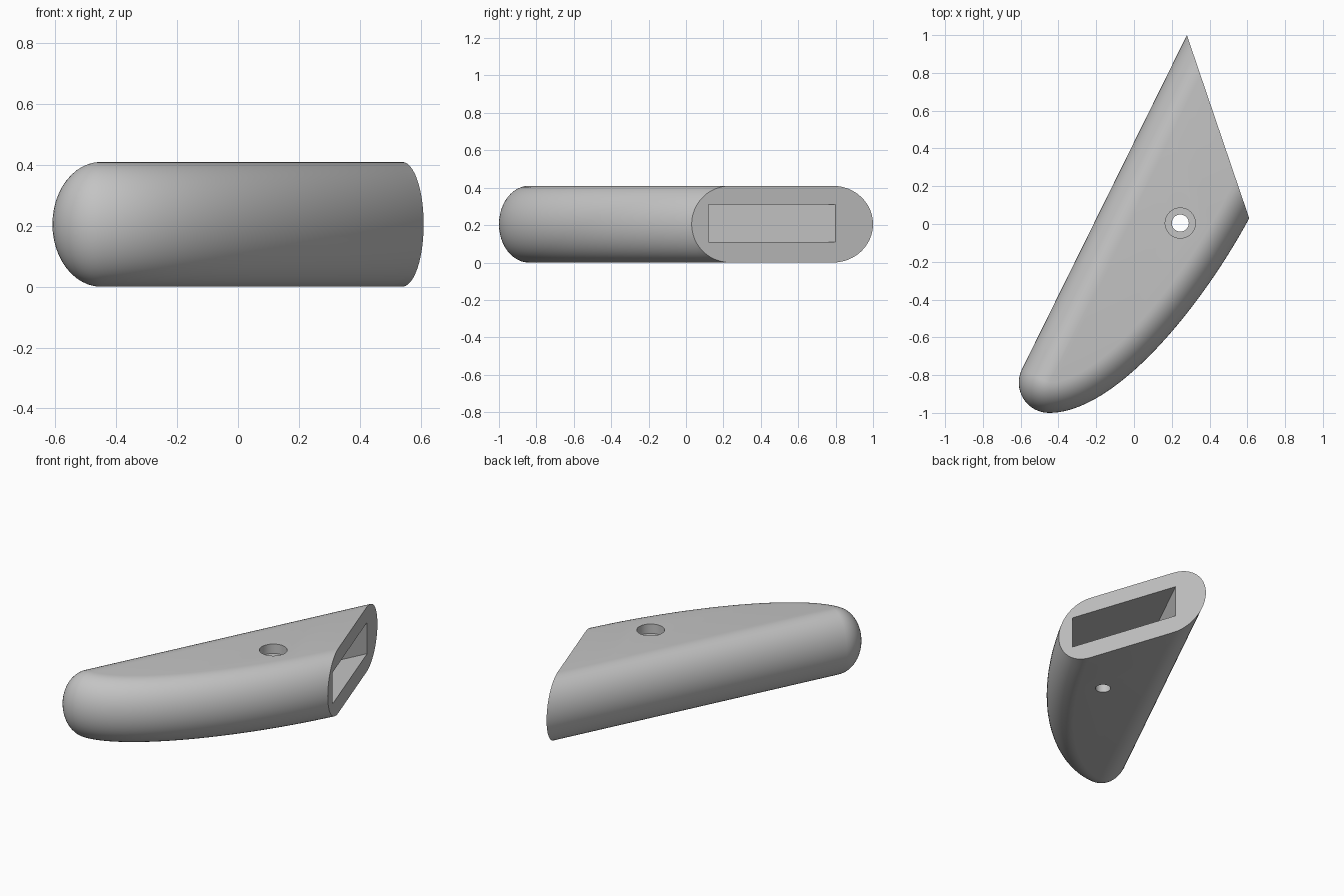
import bpy, bmesh
from math import pi, sin, cos, atan2
from mathutils import Vector

if "Cube" in bpy.data.objects:
    bpy.data.objects.remove(bpy.data.objects["Cube"], do_unlink=True)

HEIGHT = 0.41
ROUND = 0.16                        # depth of the rounded sides
TIP = Vector((-0.45, -0.84))        # centre of the rounded nose
BACK = Vector((0.28, 1.0))          # ends of the slanted cut
FRONT = Vector((0.61, 0.03))

grey = bpy.data.materials.new("plain grey")
grey.use_nodes = True
grey.diffuse_color = (0.55, 0.55, 0.55, 1)
grey.node_tree.nodes["Principled BSDF"].inputs["Base Color"].default_value = grey.diffuse_color


def make_object(name, bm):
    bmesh.ops.recalc_face_normals(bm, faces=bm.faces)
    mesh = bpy.data.meshes.new(name)
    bm.to_mesh(mesh)
    bm.free()
    mesh.materials.append(grey)
    obj = bpy.data.objects.new(name, mesh)
    bpy.context.collection.objects.link(obj)
    return obj


def prism(name, points, low, high):
    bm = bmesh.new()
    face = bm.faces.new([bm.verts.new((p[0], p[1], low)) for p in points])
    ext = bmesh.ops.extrude_face_region(bm, geom=[face])
    for v in ext["geom"]:
        if isinstance(v, bmesh.types.BMVert):
            v.co.z = high
    return make_object(name, bm)


def disc(radius, centre, count=48):
    return [(centre[0] + radius * cos(2 * pi * i / count),
             centre[1] + radius * sin(2 * pi * i / count)) for i in range(count)]


# Plan outline as (point, outward normal): straight back, round nose, bowed front
edge = BACK - (TIP + Vector((-0.9, 0.44)) * ROUND)
edge.normalize()
side = Vector((-edge.y, edge.x))
start = TIP + side * ROUND
outline = [(BACK + edge * 0.2, side)]
outline += [(start.lerp(BACK, 1 - i / 12), side) for i in range(12)]
first = atan2(side.y, side.x)
for i in range(17):
    a = first + (1.5 * pi - first) * i / 16
    n = Vector((cos(a), sin(a)))
    outline.append((TIP + n * ROUND, n))
bow = [TIP - Vector((0, ROUND)), Vector((-0.1, -1.0)), Vector((0.35, -0.45)), FRONT]
for i in range(1, 41):
    t = i / 40
    u = 1 - t
    p = bow[0] * u**3 + bow[1] * 3 * u * u * t + bow[2] * 3 * u * t * t + bow[3] * t**3
    d = (bow[1] - bow[0]) * u * u + (bow[2] - bow[1]) * 2 * u * t + (bow[3] - bow[2]) * t * t
    d.normalize()
    n = Vector((d.y, -d.x))
    outline.append((p, n))
outline.append((FRONT + d * 0.2, n))

# Body: stack the outline in an elliptical side profile
bm = bmesh.new()
rings = []
LEVELS = 24
for k in range(LEVELS + 1):
    a = -pi / 2 + pi * k / LEVELS
    ring = []
    for p, n in outline:
        q = p - n * ROUND * (1 - cos(a))
        ring.append(bm.verts.new((q.x, q.y, HEIGHT / 2 * (1 + sin(a)))))
    rings.append(ring)
count = len(outline)
for low, high in zip(rings, rings[1:]):
    for i in range(count):
        j = (i + 1) % count
        bm.faces.new((low[i], low[j], high[j], high[i]))
bm.faces.new(rings[0])
bm.faces.new(rings[-1])
bmesh.ops.remove_doubles(bm, verts=bm.verts, dist=0.0005)

# Slanted end cut
cut = (BACK - FRONT).normalized()
cut_normal = Vector((cut.y, -cut.x, 0))
res = bmesh.ops.bisect_plane(bm, geom=bm.verts[:] + bm.edges[:] + bm.faces[:], dist=0.00001,
                             plane_co=FRONT.to_3d(), plane_no=cut_normal, clear_outer=True)
rim = [e for e in res["geom_cut"] if isinstance(e, bmesh.types.BMEdge)]
bmesh.ops.holes_fill(bm, edges=rim, sides=0)
body = make_object("handle_body", bm)

# Slot running in from the cut, parallel to the straight back
slot_back = FRONT.lerp(BACK, (0.80 - FRONT.y) / (BACK.y - FRONT.y))
slot_front = FRONT.lerp(BACK, (0.12 - FRONT.y) / (BACK.y - FRONT.y))
deep = slot_back - edge * 0.84
across = Vector((edge.y, -edge.x))
corner = deep + across * (slot_front - deep).dot(across)
slot = prism("slot_cutter", [slot_back + edge * 0.2, deep, corner,
                             slot_front + edge * 0.2], 0.11, 0.31)

# Screw hole with a counterbore on top
centre = (0.245, 0.005)
hole = prism("hole_cutter", disc(0.045, centre), -0.1, HEIGHT + 0.1)
bore = prism("counterbore_cutter", disc(0.08, centre), HEIGHT - 0.06, HEIGHT + 0.1)

bpy.ops.object.select_all(action="DESELECT")
bpy.context.view_layer.objects.active = body
body.select_set(True)
for cutter in (slot, bore, hole):
    cutter.hide_render = True
    mod = body.modifiers.new(cutter.name, "BOOLEAN")
    mod.operation = "DIFFERENCE"
    mod.solver = "EXACT"
    mod.object = cutter
    bpy.ops.object.modifier_apply(modifier=mod.name)
    bpy.data.objects.remove(cutter, do_unlink=True)
bpy.ops.object.shade_smooth_by_angle(angle=0.5)
